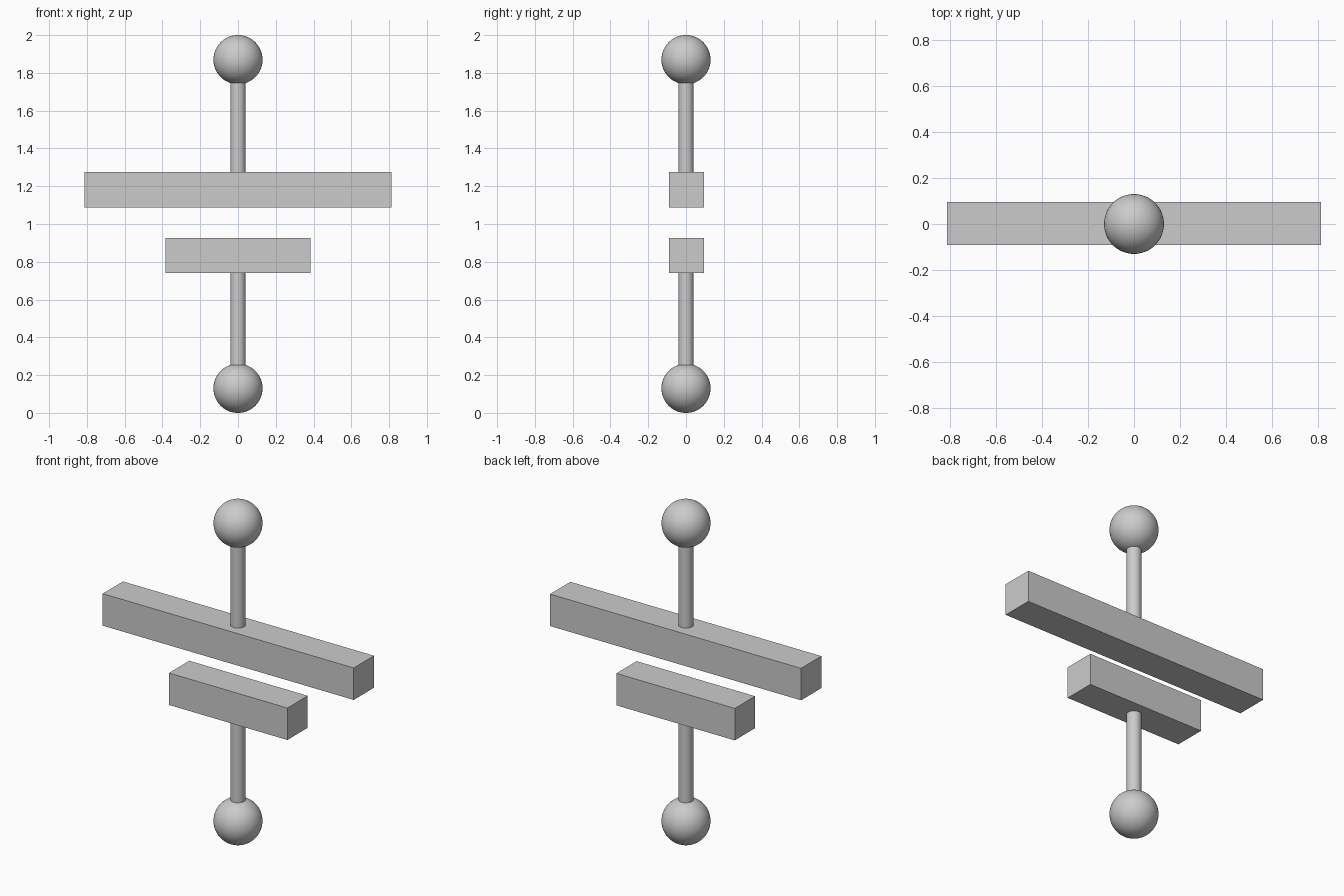
import bpy

if "Cube" in bpy.data.objects:
    bpy.data.objects.remove(bpy.data.objects["Cube"])

BAR_D = 0.187   # bar thickness (square section)
BAR_Y = 0.003


def smooth(obj):
    bpy.ops.object.shade_smooth_by_angle(angle=0.6)
    return obj


def bar(name, length, z):
    bpy.ops.mesh.primitive_cube_add(size=1, location=(0, BAR_Y, z))
    obj = bpy.context.object
    obj.name = name
    obj.scale = (length, BAR_D, BAR_D)
    bpy.ops.object.transform_apply(location=False, rotation=False, scale=True)
    return obj


def ball(name, z):
    bpy.ops.mesh.primitive_uv_sphere_add(segments=64, ring_count=32, radius=0.13, location=(0, 0, z))
    bpy.context.object.name = name
    return smooth(bpy.context.object)


def rod(name, z0, z1):
    bpy.ops.mesh.primitive_cylinder_add(vertices=48, radius=0.04, depth=z1 - z0,
                                        location=(0, 0, (z0 + z1) / 2))
    bpy.context.object.name = name
    return smooth(bpy.context.object)


# Long upper plate and short lower plate, with a gap between
bar("long_plate", 1.624, 1.182)
bar("short_plate", 0.766, 0.833)

# Terminal balls at both ends
ball("upper_ball", 1.87)
ball("lower_ball", 0.13)

# Rods joining each ball to its plate
rod("upper_rod", 1.27, 1.75)
rod("lower_rod", 0.25, 0.745)
